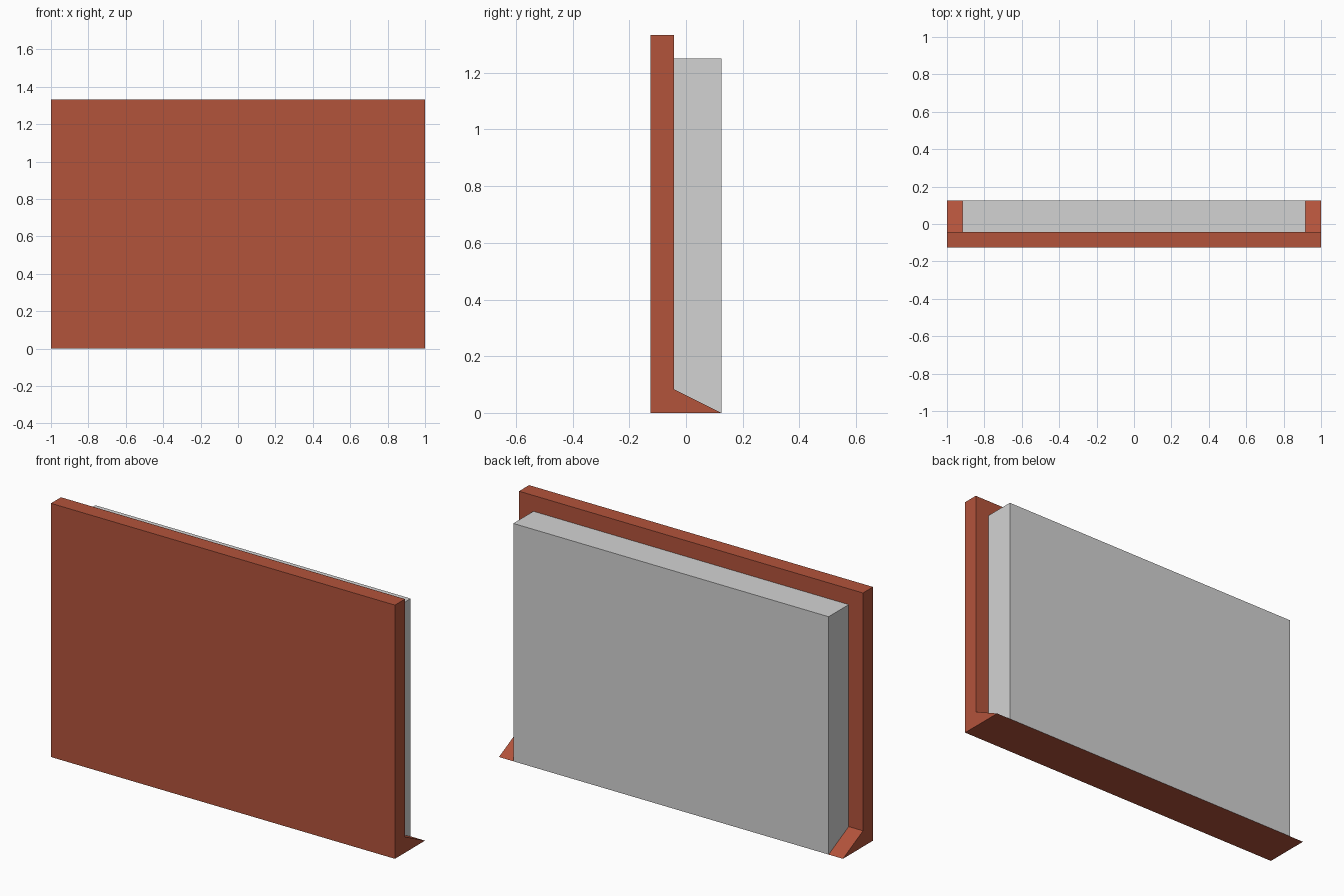
import bpy, bmesh

if "Cube" in bpy.data.objects:
    bpy.data.objects.remove(bpy.data.objects["Cube"])


def material(name, rgb):
    m = bpy.data.materials.new(name)
    m.diffuse_color = (*rgb, 1)
    m.use_nodes = True
    m.node_tree.nodes["Principled BSDF"].inputs["Base Color"].default_value = m.diffuse_color
    return m


def extrude_profile(name, profile, half_width, mat):
    """Extrude a (y, z) side profile along x, symmetric about x = 0."""
    bm = bmesh.new()
    face = bm.faces.new([bm.verts.new((-half_width, y, z)) for y, z in profile])
    ext = bmesh.ops.extrude_face_region(bm, geom=[face])
    verts = [g for g in ext["geom"] if isinstance(g, bmesh.types.BMVert)]
    bmesh.ops.translate(bm, verts=verts, vec=(2 * half_width, 0, 0))
    bmesh.ops.recalc_face_normals(bm, faces=bm.faces)
    mesh = bpy.data.meshes.new(name)
    bm.to_mesh(mesh)
    bm.free()
    mesh.materials.append(mat)
    obj = bpy.data.objects.new(name, mesh)
    bpy.context.collection.objects.link(obj)
    return obj


brick_red = material("brick red", (0.45, 0.087, 0.044))
light_grey = material("light grey", (0.65, 0.65, 0.65))

FRONT, STEP, BACK = -0.125, -0.0417, 0.125

# Front panel with a wedge-shaped foot running along its back
extrude_profile("front_panel",
                [(FRONT, 0), (BACK, 0), (STEP, 0.0833), (STEP, 1.3333), (FRONT, 1.3333)],
                1.0, brick_red)

# Grey backing slab resting on the sloped foot
extrude_profile("backing_slab",
                [(STEP, 0.0833), (BACK, 0), (BACK, 1.25), (STEP, 1.25)],
                0.9167, light_grey)
